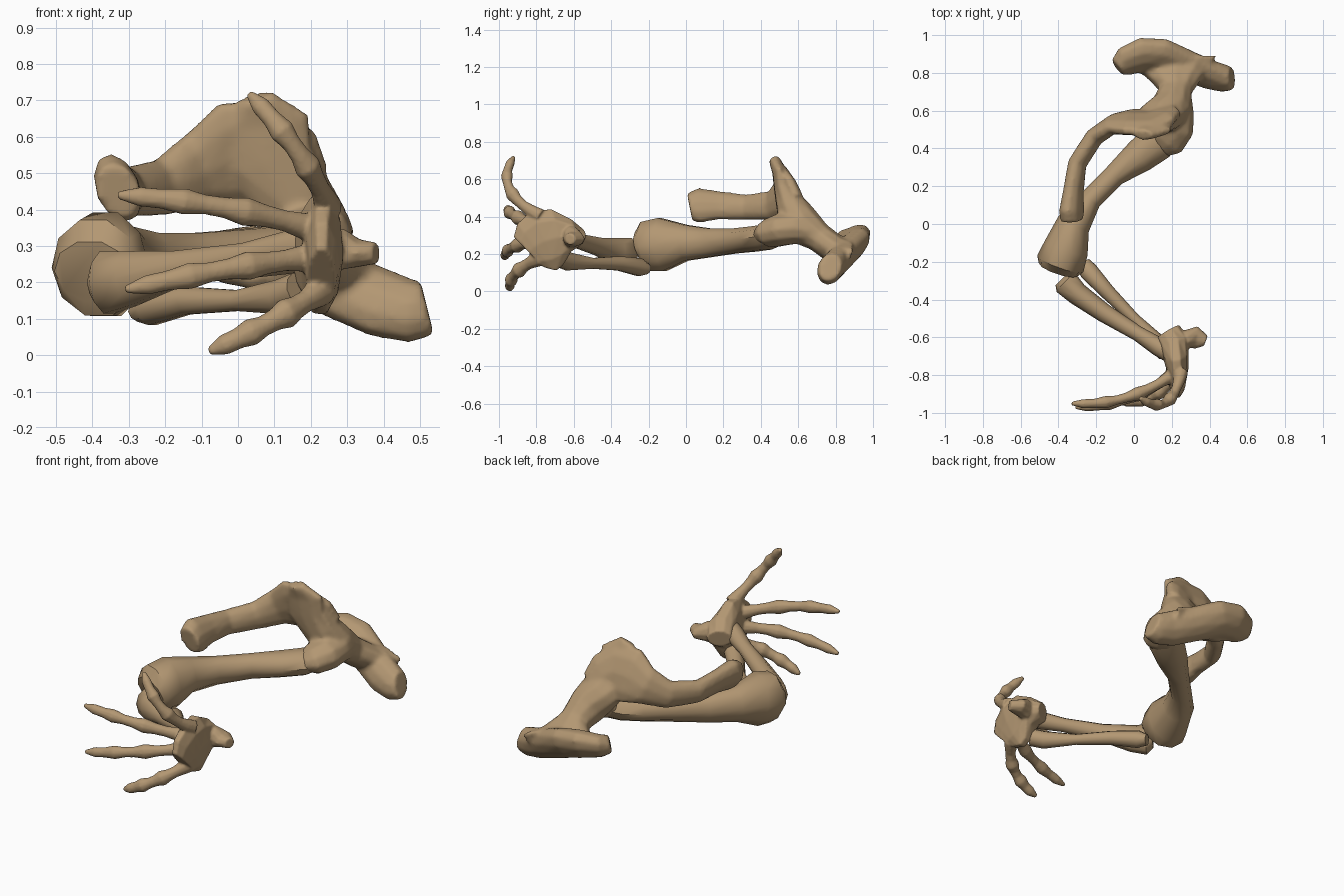
import bpy
import bmesh
import math
from mathutils import Vector

cube = bpy.data.objects.get("Cube")
if cube:
    bpy.data.objects.remove(cube, do_unlink=True)

HUNDREDTH = 0.01          # sections are written in hundredths of a unit
SIDES = 10

# One bone colour for every part
bone = bpy.data.materials.new("tan bone")
bone.use_nodes = True
bone.diffuse_color = (0.45, 0.31, 0.17, 1)
shader = bone.node_tree.nodes["Principled BSDF"]
shader.inputs["Base Color"].default_value = bone.diffuse_color
shader.inputs["Roughness"].default_value = 0.8


def loft(name, sections, up=(0, 0, 1), end_up=None):
    """Skin oval rings along a path; each section is x, y, z, half width, half height.
    The height axis follows up and can twist towards end_up."""
    centres = [Vector(section[:3]) * HUNDREDTH for section in sections]
    last = len(sections) - 1
    mesh = bmesh.new()
    rings = []
    for index, section in enumerate(sections):
        before = centres[max(index - 1, 0)]
        after = centres[min(index + 1, last)]
        along = (after - before).normalized()
        height = Vector(up).lerp(Vector(end_up or up), index / last)
        height = (height - along * height.dot(along)).normalized()
        width = along.cross(height)
        ring = []
        for step in range(SIDES):
            angle = math.tau * step / SIDES
            offset = width * section[3] * math.cos(angle) + height * section[4] * math.sin(angle)
            ring.append(mesh.verts.new(centres[index] + offset * HUNDREDTH))
        rings.append(ring)
    for lower, upper in zip(rings, rings[1:]):
        for step in range(SIDES):
            following = (step + 1) % SIDES
            mesh.faces.new((lower[step], lower[following], upper[following], upper[step]))
    mesh.faces.new(list(reversed(rings[0])))
    mesh.faces.new(rings[-1])
    bmesh.ops.recalc_face_normals(mesh, faces=mesh.faces)
    data = bpy.data.meshes.new(name)
    mesh.to_mesh(data)
    mesh.free()
    data.materials.append(bone)
    part = bpy.data.objects.new(name, data)
    bpy.context.collection.objects.link(part)
    bpy.ops.object.select_all(action="DESELECT")
    part.select_set(True)
    bpy.context.view_layer.objects.active = part
    bpy.ops.object.shade_smooth_by_angle(angle=math.radians(45))
    return part


def fuse(name, parts, detail, passes):
    """Join overlapping parts and melt them into one rounded surface."""
    bpy.ops.object.select_all(action="DESELECT")
    for part in parts:
        part.select_set(True)
    whole = parts[0]
    bpy.context.view_layer.objects.active = whole
    bpy.ops.object.join()
    whole.name = name
    remesh = whole.modifiers.new("melt", "REMESH")
    remesh.mode = "VOXEL"
    remesh.voxel_size = detail
    remesh.use_smooth_shade = True
    soften = whole.modifiers.new("soften", "SMOOTH")
    soften.factor = 0.5
    soften.iterations = passes


# Thickness of a finger from knuckle to claw, swelling at each joint
KNUCKLES = (1.2, 1, 0.8, 0.85, 1.1, 0.8, 0.75, 1, 0.75, 0.75, 0.3)


def finger(name, base, bend, tip, radius):
    """Run the knuckle profile along a bent path from base to tip."""
    base, bend, tip = Vector(base), Vector(bend), Vector(tip)
    sections = []
    for index, swell in enumerate(KNUCKLES):
        t = index / (len(KNUCKLES) - 1)
        point = base.lerp(bend, t).lerp(bend.lerp(tip, t), t)
        sections.append((*point, radius * swell * 0.9, radius * swell))
    return loft(name, sections, up=(0.3, 0.2, 1))


# Shoulder: hammer-shaped end, flaring wing, socket and curved process
blade_end = loft("blade_end", [
    (-9, 83, 28, 5, 5),
    (-5, 86, 27, 6, 9),
    (4, 89.5, 27, 7, 11),
    (14, 89.5, 25, 7, 11),
    (28, 84, 19, 7, 10),
    (40, 79, 14, 7, 10),
    (48, 77, 12, 7, 9),
    (52, 77, 13, 6, 8),
], up=(0, 0.9, 0.55), end_up=(0, 0.3, 0.95))

wing = loft("wing", [
    (5, 47, 71, 3, 5),
    (7, 50, 64, 4, 13),
    (8, 52, 54, 5, 13),
    (14, 57, 44, 9, 12),
    (20, 62, 35, 11, 11),
    (22, 71, 29, 8, 9),
    (22, 79, 23, 8, 16),
    (21, 86, 21, 7, 24),
], up=(1, 0, 0))

socket = loft("socket", [
    (13, 42, 30, 8, 5),
    (17, 45, 31, 11, 8),
    (21, 51, 33, 11, 9),
    (22, 59, 34, 10, 9),
    (23, 67, 32, 8, 7),
])

process = loft("process", [
    (-33, 2, 45, 6, 8),
    (-33, 7, 46, 6, 10),
    (-32, 18, 46, 5, 8),
    (-30, 32, 45, 5, 7),
    (-21, 46, 46, 5, 8),
    (-11, 53, 51, 5, 11),
    (-2, 54, 55, 5, 16),
    (7, 54, 55, 5, 16),
    (13, 56, 52, 5, 13),
    (18, 59, 46, 5, 9),
], up=(-0.45, -0.4, 1))

fuse("shoulder_blade", [blade_end, wing, socket, process], detail=0.012, passes=4)

# Upper arm bone with broad ends
loft("upper_arm", [
    (-40, -24, 23, 11, 9),
    (-39, -21, 24, 13, 14),
    (-36, -13, 25, 12, 15),
    (-32, 0, 26, 9, 10),
    (-23, 13, 26, 6, 8),
    (-10, 26, 27, 6, 7),
    (3, 36, 28, 9, 7),
    (12, 43, 29, 10, 7),
    (19, 50, 31, 8, 6),
])

# Two forearm bones lying one above the other
loft("upper_forearm_bone", [
    (-38, -29, 20, 5, 5),
    (-36, -31, 20, 7, 9),
    (-30, -37, 21, 6, 8),
    (-16, -47, 24, 5, 5),
    (2, -58, 27, 4, 4),
    (13, -65, 29, 5, 5),
    (20, -69, 30, 5, 6),
])

loft("lower_forearm_bone", [
    (-27, -21, 12, 4, 3),
    (-24, -25, 13, 5, 5),
    (-14, -36, 15, 4, 4),
    (0, -50, 15, 3, 3),
    (12, -63, 16, 5, 5),
    (17, -68, 18, 5, 5),
])

# Hand: wrist and palm as a thick upright plate with a spur behind
palm = loft("palm", [
    (18, -57, 29, 7, 5),
    (21, -62, 30, 8, 9),
    (22, -69, 29, 7, 16),
    (23, -76, 27, 6, 18),
    (23, -81, 24, 5, 16),
    (23, -84, 21, 4, 12),
])

spur = loft("spur", [
    (20, -65, 30, 5, 5),
    (28, -61, 29, 5, 6),
    (33, -60, 28, 6, 4),
    (38, -62, 28, 3, 3),
])

# Four fingers fanned around the palm edge
thumb = finger("thumb", base=(25, -78, 40), bend=(20, -104, 54), tip=(3, -92, 72), radius=3.6)
upper_finger = finger("upper_finger", base=(23, -78, 34), bend=(-2, -97, 42), tip=(-33, -95, 44), radius=3.7)
middle_finger = finger("middle_finger", base=(22, -78, 27), bend=(0, -97, 25), tip=(-31, -97, 18), radius=3.7)
lower_finger = finger("lower_finger", base=(23, -78, 18), bend=(13, -96, 10), tip=(-8, -94, 1), radius=3.9)

fuse("hand", [palm, spur, thumb, upper_finger, middle_finger, lower_finger], detail=0.007, passes=2)
